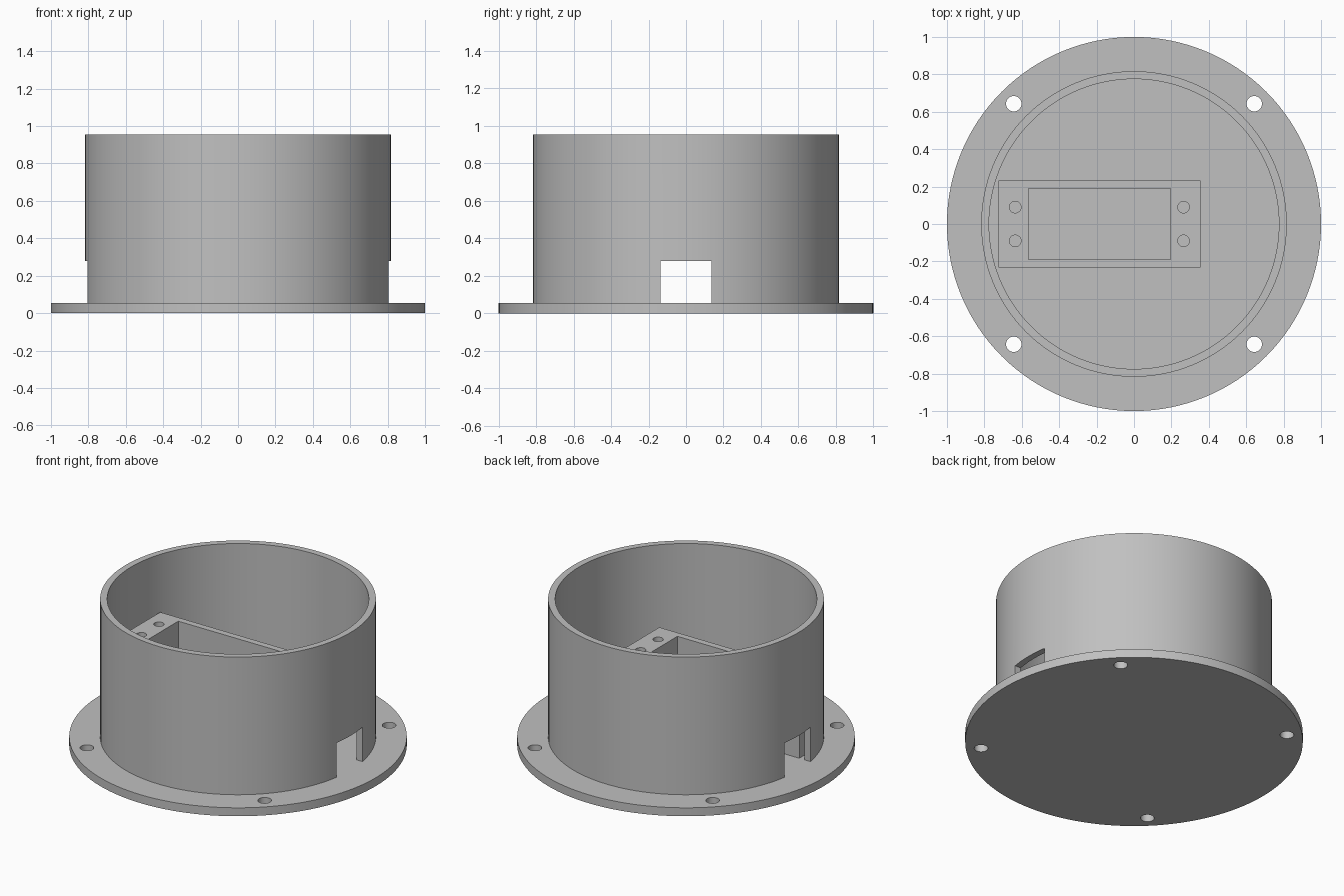
import bpy, math

cube = bpy.data.objects.get("Cube")
if cube:
    bpy.data.objects.remove(cube, do_unlink=True)

grey = bpy.data.materials.new("plain grey")
grey.use_nodes = True
colour = (0.53, 0.53, 0.53, 1)
grey.diffuse_color = colour
grey.node_tree.nodes["Principled BSDF"].inputs["Base Color"].default_value = colour


def cylinder(name, radius, z0, z1, x=0, y=0, sides=128):
    bpy.ops.mesh.primitive_cylinder_add(vertices=sides, radius=radius, depth=z1 - z0,
                                        location=(x, y, (z0 + z1) / 2))
    ob = bpy.context.object
    ob.name = name
    return ob


def block(name, x0, x1, half_y, z0, z1):
    bpy.ops.mesh.primitive_cube_add(size=1, location=((x0 + x1) / 2, 0, (z0 + z1) / 2))
    ob = bpy.context.object
    ob.name = name
    ob.scale = (x1 - x0, 2 * half_y, z1 - z0)
    bpy.ops.object.transform_apply(location=False, rotation=False, scale=True)
    return ob


def cut(target, cutters):
    """Subtract each cutter from the target, then discard it."""
    for cutter in cutters:
        cutter.hide_render = True
        bpy.ops.object.select_all(action='DESELECT')
        target.select_set(True)
        bpy.context.view_layer.objects.active = target
        mod = target.modifiers.new("cut", 'BOOLEAN')
        mod.operation = 'DIFFERENCE'
        mod.solver = 'EXACT'
        mod.object = cutter
        bpy.ops.object.modifier_apply(modifier=mod.name)
        bpy.data.objects.remove(cutter, do_unlink=True)


def finish(ob):
    ob.data.materials.clear()
    ob.data.materials.append(grey)
    bpy.ops.object.select_all(action='DESELECT')
    ob.select_set(True)
    bpy.context.view_layer.objects.active = ob
    bpy.ops.object.shade_smooth_by_angle(angle=math.radians(30))


FLOOR, TOP, BOX_TOP, SLOT_TOP = 0.055, 0.955, 0.585, 0.28
SLOT_HALF = 0.135

# Base flange with four screw holes
flange = cylinder("base_flange", 1, 0, FLOOR)
cut(flange, [cylinder("screw_hole", 0.041, -0.1, 0.2, sx * 0.643, sy * 0.643, 32)
             for sx in (-1, 1) for sy in (-1, 1)])

# Round wall, open at the top, with a cable slot at each side
wall = cylinder("round_wall", 0.817, FLOOR, TOP)
cut(wall, [cylinder("bore", 0.775, -0.1, 1.2),
           block("slot", -1.2, 1.2, SLOT_HALF, -0.1, SLOT_TOP)])

# Mounting box with pocket, cable tunnel and pilot holes
box = block("mounting_box", -0.725, 0.355, 0.232, FLOOR, BOX_TOP)
pilots = [cylinder("pilot_hole", 0.031, 0.2, 0.8, x, y, 32)
          for x in (-0.635, 0.265) for y in (-0.09, 0.09)]
cut(box, [block("pocket", -0.565, 0.195, 0.19, -0.1, 0.8),
          block("tunnel", -1.2, 1.2, SLOT_HALF, -0.1, SLOT_TOP)] + pilots)

for part in (flange, wall, box):
    finish(part)
